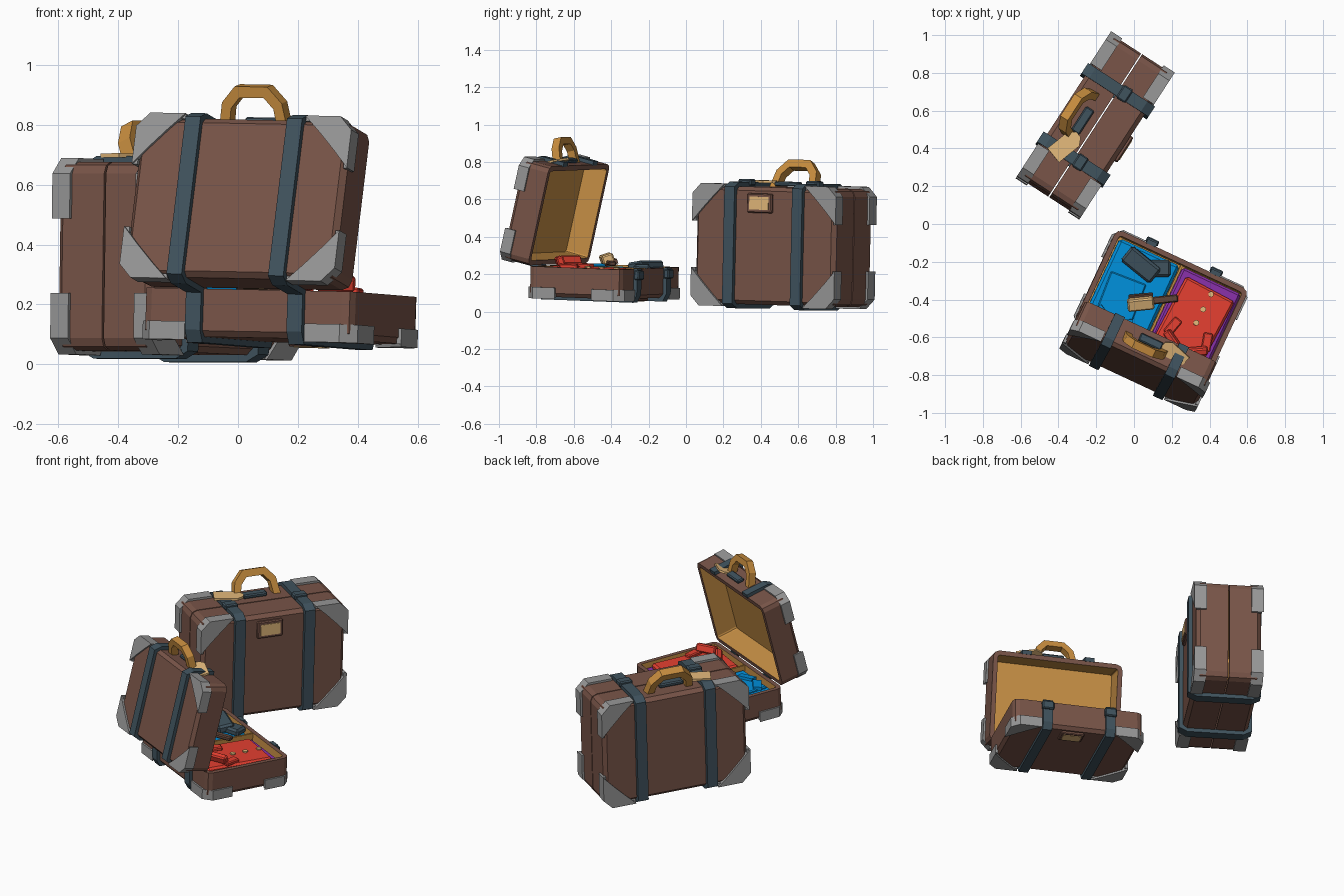
import bpy, bmesh, math
from mathutils import Matrix, Vector

if "Cube" in bpy.data.objects:
    bpy.data.objects.remove(bpy.data.objects["Cube"])

W, H, T = 0.77, 0.545, 0.163          # width, height, depth of one half
COL = dict(leather=(.19, .09, .065), lining=(.58, .28, .06), strap=(.05, .085, .11),
           metal=(.31, .31, .31), handle=(.58, .27, .05), tan=(.78, .49, .2),
           blue=(0, .28, .72), red=(.78, .05, .03), purple=(.25, .03, .4), wood=(.12, .06, .04))
MAT = {}
for k, c in COL.items():
    MAT[k] = bpy.data.materials.new(k)
    MAT[k].diffuse_color = (*c, 1)


def T3(x, y, z):
    return Matrix.Translation((x, y, z))


def R(deg, axis):
    return Matrix.Rotation(math.radians(deg), 4, axis)


def finish(name, bm, M, *mats):
    bm.transform(M)
    bmesh.ops.recalc_face_normals(bm, faces=bm.faces)
    me = bpy.data.meshes.new(name)
    bm.to_mesh(me)
    bm.free()
    for m in mats:
        me.materials.append(MAT[m])
    ob = bpy.data.objects.new(name, me)
    bpy.context.collection.objects.link(ob)
    return ob


def prism(name, pts, a, b, mat, M, plane='xy', bevel=0):
    """Extrude a 2D outline from a to b along the axis normal to the plane."""
    bm = bmesh.new()
    place = (lambda p, r: (p[0], p[1], r)) if plane == 'xy' else (lambda p, r: (r, p[0], p[1]))
    lo = [bm.verts.new(place(p, a)) for p in pts]
    hi = [bm.verts.new(place(p, b)) for p in pts]
    n = len(pts)
    bm.faces.new(lo[::-1])
    bm.faces.new(hi)
    for i in range(n):
        j = (i + 1) % n
        bm.faces.new((lo[i], lo[j], hi[j], hi[i]))
    if bevel:
        bmesh.ops.bevel(bm, geom=bm.edges[:], offset=bevel, segments=1, affect='EDGES')
    return finish(name, bm, M, mat)


def box(name, c, s, mat, M, rot=0, tilt=0, bevel=0):
    x, y = s[0] / 2, s[1] / 2
    return prism(name, [(-x, -y), (x, -y), (x, y), (-x, y)], -s[2] / 2, s[2] / 2, mat,
                 M @ T3(*c) @ R(rot, 'Z') @ R(tilt, 'X'), bevel=bevel)


def loop(inset, r, z):
    """Rounded rectangle of twelve points."""
    pts = []
    for sx, sy, a0 in ((1, 1, 0), (-1, 1, 90), (-1, -1, 180), (1, -1, 270)):
        cx, cy = sx * (W / 2 - inset - r), H / 2 + sy * (H / 2 - inset - r)
        for k in range(3):
            a = math.radians(a0 + 45 * k)
            pts.append((cx + r * math.cos(a), cy + r * math.sin(a), z))
    return pts


def half(name, M):
    # hollow shell with coloured lining
    bm = bmesh.new()
    rings = [loop(.018, .03, 0), loop(0, .035, .02), loop(0, .035, T - .003),
             loop(.027, .012, T - .003), loop(.03, .012, .03)]
    rings = [[bm.verts.new(p) for p in r] for r in rings]
    for k in range(4):
        for i in range(12):
            j = (i + 1) % 12
            f = bm.faces.new((rings[k][i], rings[k][j], rings[k + 1][j], rings[k + 1][i]))
            f.material_index = int(k == 3)
    bm.faces.new(rings[0][::-1])
    bm.faces.new(rings[4]).material_index = 1
    finish(name + "_shell", bm, M, "leather", "lining")
    # straps wrapping three sides
    o, c = .02, .022
    out = [(-o, T), (-o, c), (c - o, -o), (H + o - c, -o), (H + o, c), (H + o, T)]
    inn = [(H - .004, T), (H - .004, c), (H - c, .004), (c, .004), (.004, c), (.004, T)]
    for side in (-1, 1):
        x = side * .187
        prism(name + "_strap", out + inn, x - .028, x + .028, "strap", M, 'yz')
    # metal corner caps: face plate plus side flange
    L, e, r = .165, .011, .035
    plate = [(L, -e), (r, -e), (-e, r), (-e, L), (.045, .105), (.105, .045)]
    flange = [(L, -e), (r, -e), (-e, r), (-e, L), (.006, L), (.006, r), (r, .006), (L, .006)]
    for sx in (-1, 1):
        for sy in (-1, 1):
            K = M @ T3(sx * W / 2, H / 2 + sy * H / 2, 0) @ Matrix.Diagonal((-sx, -sy, 1, 1))
            prism(name + "_corner_plate", plate, -.011, .02, "metal", K)
            prism(name + "_corner_flange", flange, -.002, .05, "metal", K)


def suitcase(name, M, angle, tag_tilt):
    lid = M @ T3(0, 0, T) @ R(angle, 'X')
    half(name + "_base", M)
    half(name + "_lid", lid @ T3(0, 0, T) @ Matrix.Diagonal((1, 1, -1, 1)))
    # buckles on the base straps
    for x in (-.187, .187):
        box(name + "_buckle", (x, H + .018, T - .035), (.07, .03, .05), "strap", M, bevel=.006)
    # name plate on the outer face of the base
    box(name + "_plate_frame", (.025, .47, -.004), (.135, .09, .022), "leather", M, bevel=.005)
    box(name + "_plate_card", (.025, .47, -.012), (.105, .06, .012), "tan", M)
    # carrying handle leaning outward
    arc = [(-.125, -.01), (-.11, .075), (-.06, .13), (.06, .13), (.11, .075), (.125, -.01),
           (.088, -.01), (.078, .055), (.045, .092), (-.045, .092), (-.078, .055), (-.088, -.01)]
    prism(name + "_handle", arc, -.022, .022, "handle", lid @ T3(0, H, .085) @ R(24, 'X'))
    # tag with its short strap
    box(name + "_tag_strap", (.02, H + .014, .06), (.13, .022, .045), "strap", lid, bevel=.006)
    K = lid @ T3(.085, H + .012, .04) @ R(tag_tilt, 'X') @ R(90, 'X') @ R(18, 'Z')
    prism(name + "_tag", [(0, -.015), (.03, -.042), (.15, -.042), (.15, .042), (.03, .042), (0, .015)],
          -.016, -.004, "tan", K)


# closed suitcase standing upright
d = math.radians(57)
ax = Vector((-math.cos(d), -math.sin(d), 0))
az = Vector((-math.sin(d), math.cos(d), 0))
B = Matrix((ax, (0, 0, 1), az)).transposed().to_4x4()
closed = T3(-.21, .515, .036) @ B @ R(1.5, 'Z') @ Matrix.Scale(1.155, 4) @ T3(0, 0, -T)
suitcase("closed_case", closed, 0, 0)

# open suitcase lying on its back
M = T3(.025, -.685, .09) @ R(-25, 'Z') @ R(-2, 'X') @ R(1, 'Y')
suitcase("open_case", M, 78, 28)

# folded blue shirt
box("blue_shirt", (-.175, .272, .085), (.35, .47, .11), "blue", M, bevel=.015)
box("blue_shirt_front", (-.21, .2, .143), (.2, .27, .02), "blue", M, rot=4, bevel=.006)
for s in (-1, 1):
    box("blue_collar", (-.2 + s * .06, .1, .155), (.1, .05, .02), "blue", M, rot=s * 28, tilt=8)
# divider between the clothes
box("divider", (.008, .272, .09), (.012, .485, .14), "lining", M)
# purple garment with the red shirt on top
box("purple_garment", (.187, .272, .08), (.34, .475, .1), "purple", M, bevel=.012)
box("red_shirt", (.187, .255, .138), (.29, .42, .04), "red", M, rot=-3, bevel=.012)
for s in (-1, 1):
    box("red_collar", (.2 + s * .065, .13, .19), (.13, .04, .05), "red", M, rot=s * 30, tilt=20, bevel=.008)
    box("red_collar_fold", (.2 + s * .1, .2, .165), (.05, .1, .025), "red", M, rot=s * 15, bevel=.006)
# shirt buttons
for y in (.27, .35, .44):
    x = .205 + .04 * (y - .27)
    hexa = [(.016 * math.cos(k * math.pi / 3), .016 * math.sin(k * math.pi / 3)) for k in range(6)]
    prism("button", hexa, .155, .166, "tan", M @ T3(x, y, 0))
# folded dark socks
box("sock_leg", (-.19, .425, .165), (.2, .1, .05), "strap", M, rot=-14, tilt=10, bevel=.012)
box("sock_foot", (-.09, .45, .155), (.11, .09, .045), "strap", M, rot=25, bevel=.012)
# brush lying across the middle
K = M @ T3(-.05, .28, 0) @ R(31, 'Z')
box("brush_head", (-.07, -.01, .2), (.14, .065, .05), "tan", K, tilt=20, bevel=.008)
box("brush_back", (-.065, .012, .18), (.13, .06, .025), "wood", K, tilt=20)
box("brush_handle", (.06, 0, .18), (.14, .04, .025), "wood", K, bevel=.006)

for m in bpy.data.materials:
    if m.users and not m.is_grease_pencil:
        m.use_nodes = True
        m.node_tree.nodes["Principled BSDF"].inputs["Base Color"].default_value = m.diffuse_color
